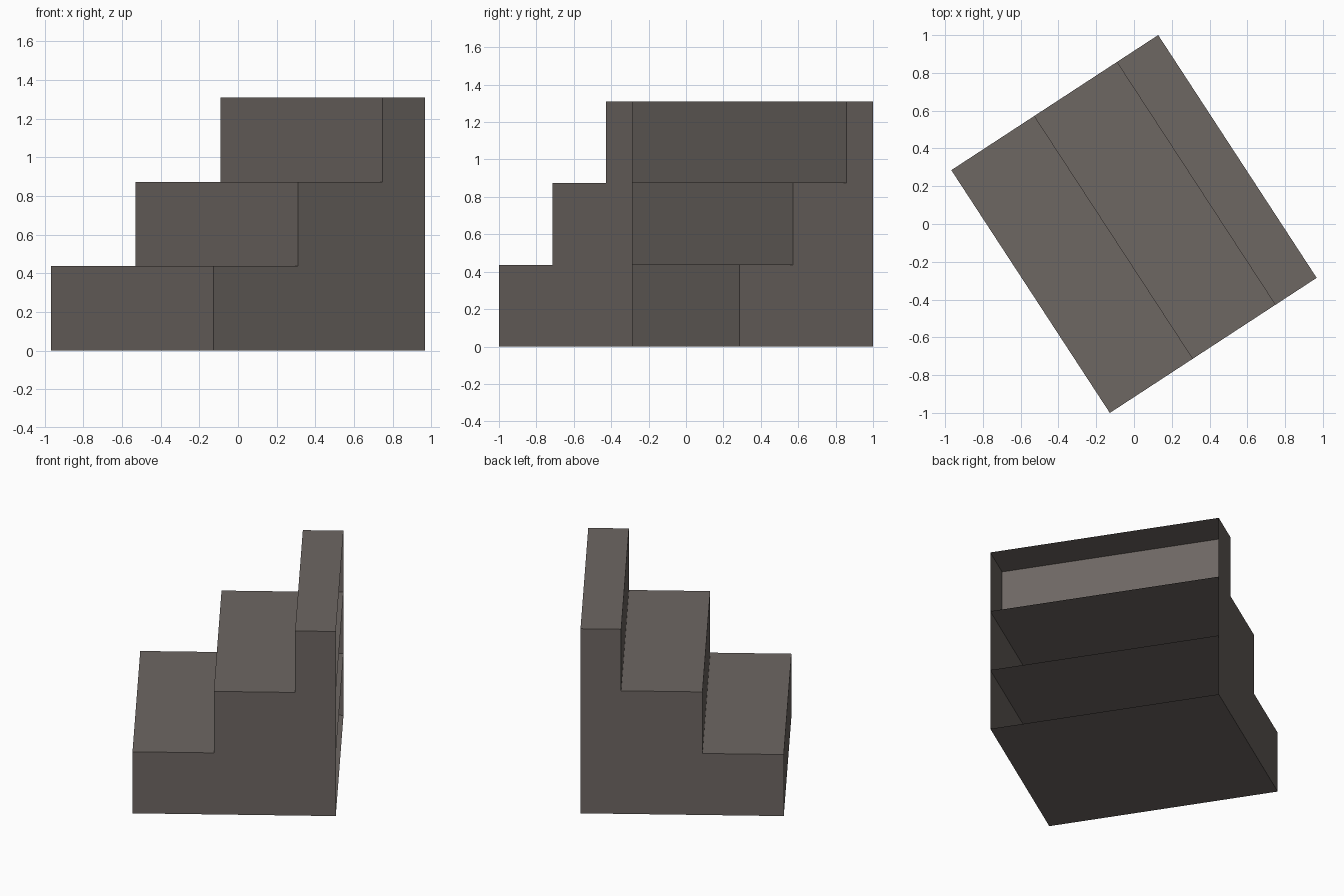
import bpy
import math

if "Cube" in bpy.data.objects:
    bpy.data.objects.remove(bpy.data.objects["Cube"])

W, D, H = 1.535, 1.308, 1.31        # width, depth, height
RUN, RISE = D * 0.4, H / 3          # one step
ANGLE = math.atan2(0.715, 1.095)    # whole unit is turned about z

mat = bpy.data.materials.new("dark_taupe")
mat.diffuse_color = (0.155, 0.135, 0.124, 1)
mat.use_nodes = True
mat.node_tree.nodes["Principled BSDF"].inputs["Base Color"].default_value = mat.diffuse_color


def panel(name, points):
    """One thin sheet from a corner loop; x = depth, y = across."""
    mesh = bpy.data.meshes.new(name)
    mesh.from_pydata([(x - D / 2, y, z) for x, y, z in points], [],
                     [list(range(len(points)))])
    mesh.materials.append(mat)
    ob = bpy.data.objects.new(name, mesh)
    ob.rotation_euler.z = ANGLE
    bpy.context.collection.objects.link(ob)


def shelf(name, x0, z, up=True):
    pts = [(x0, -W / 2, z), (D, -W / 2, z), (D, W / 2, z), (x0, W / 2, z)]
    panel(name, pts if up else pts[::-1])


# Bottom sheet
shelf("bottom_panel", 0, 0, up=False)

# Risers with treads that run through to the open back as shelves
profile = [(D, 0), (D, H)]
steps = []
for i in range(3):
    x, z0, z1 = i * RUN, i * RISE, (i + 1) * RISE
    panel(f"riser_{i + 1}", [(x, W / 2, z0), (x, -W / 2, z0),
                             (x, -W / 2, z1), (x, W / 2, z1)])
    shelf(f"tread_{i + 1}", x, z1)
    steps += [(x, z0), (x, z1)]
profile += steps[::-1]

# Stepped side panels
panel("right_side", [(x, -W / 2, z) for x, z in profile])
panel("left_side", [(x, W / 2, z) for x, z in profile[::-1]])
